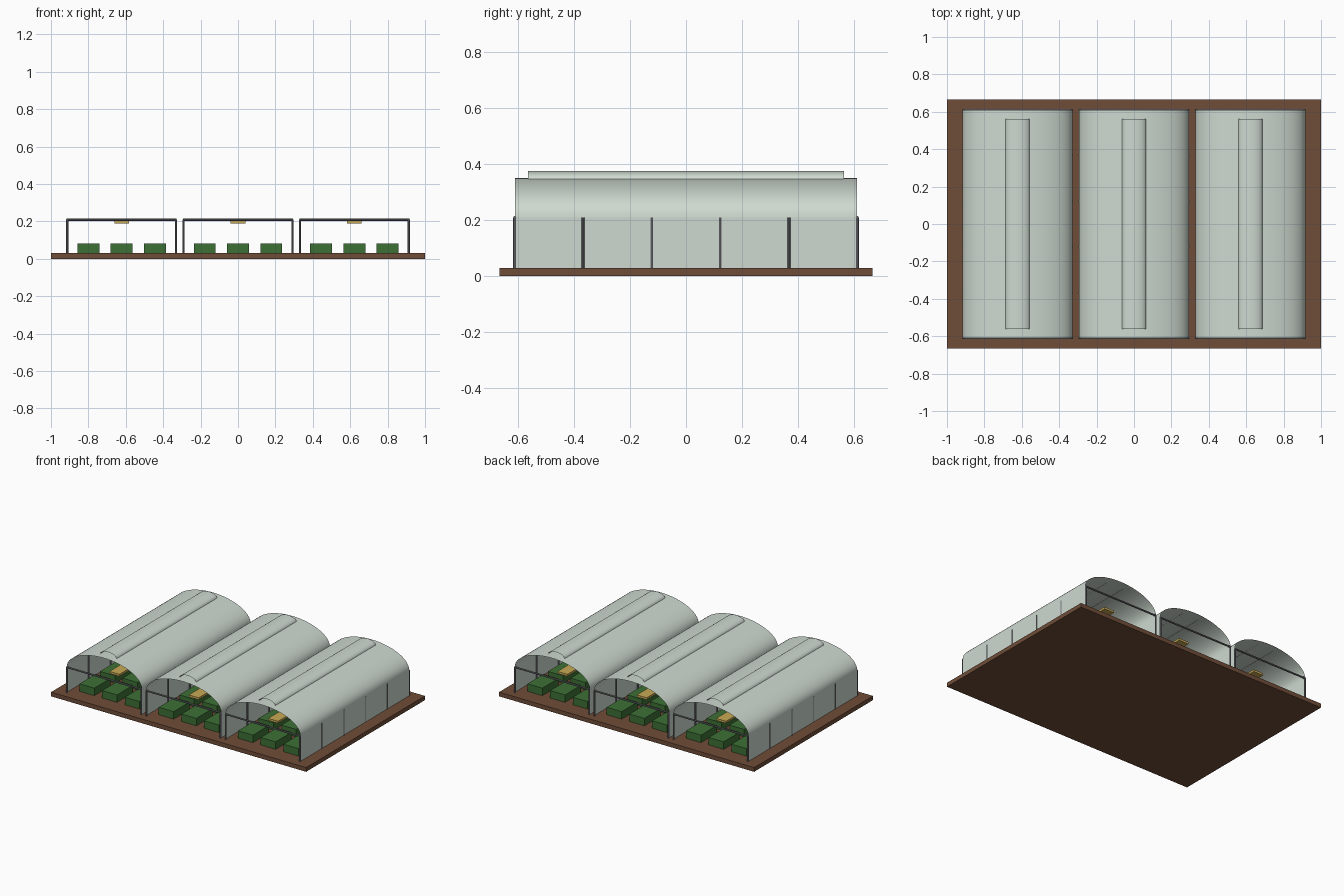
import bpy, bmesh, math
from mathutils import Matrix

cube = bpy.data.objects.get("Cube")
if cube:
    bpy.data.objects.remove(cube, do_unlink=True)


def material(name, rgb):
    m = bpy.data.materials.new(name)
    m.use_nodes = True
    m.diffuse_color = (*rgb, 1)
    bsdf = next(n for n in m.node_tree.nodes if n.type == 'BSDF_PRINCIPLED')
    bsdf.inputs["Base Color"].default_value = (*rgb, 1)
    return m


SOIL = material("brown soil", (0.16, 0.075, 0.04))
SHEET = material("pale film", (0.62, 0.70, 0.63))
METAL = material("grey metal", (0.17, 0.17, 0.19))
LEAF = material("crop green", (0.045, 0.16, 0.035))
LAMP = material("lamp yellow", (0.58, 0.40, 0.09))

PITCH, HALF, LENGTH = 0.622, 0.294, 1.22
GROUND, EAVE, RIDGE = 0.03, 0.21, 0.35


def finish(name, bm, mat, smooth=False):
    mesh = bpy.data.meshes.new(name)
    bm.to_mesh(mesh)
    bm.free()
    mesh.materials.append(mat)
    obj = bpy.data.objects.new(name, mesh)
    bpy.context.collection.objects.link(obj)
    if smooth:
        bpy.ops.object.select_all(action='DESELECT')
        obj.select_set(True)
        bpy.context.view_layer.objects.active = obj
        bpy.ops.object.shade_smooth_by_angle(angle=math.radians(35))
    return obj


def add_box(bm, center, size):
    mat = Matrix.Translation(center) @ Matrix.Diagonal((*size, 1))
    bmesh.ops.create_cube(bm, size=1, matrix=mat)


def add_rod(bm, center, length, axis='Z', radius=0.006):
    turn = Matrix.Rotation(math.pi / 2, 4, 'Y') if axis == 'X' else Matrix()
    bmesh.ops.create_cone(bm, cap_ends=True, segments=8, radius1=radius, radius2=radius,
                          depth=length, matrix=Matrix.Translation(center) @ turn)


def add_sheet(bm, profile, length):
    """Thin open sheet: an xz profile (left to right) swept along y."""
    rows = [[bm.verts.new((x, y, z)) for y in (-length / 2, length / 2)] for x, z in profile]
    for a, b in zip(rows, rows[1:]):
        bm.faces.new((a[0], b[0], b[1], a[1]))


def arch(cx, half, base, rise, steps):
    angles = [math.pi * (1 - i / steps) for i in range(steps + 1)]
    return [(cx + half * math.cos(a), base + rise * math.sin(a)) for a in angles]


# Ground slab
bm = bmesh.new()
add_box(bm, (0, 0, GROUND / 2), (2, 1.33, GROUND))
finish("ground_slab", bm, SOIL)

post_rows = [-0.61, -0.367, -0.122, 0.122, 0.367, 0.61]

for label, cx in zip(("right", "middle", "left"), (-PITCH, 0, PITCH)):
    # Arched roof film
    bm = bmesh.new()
    add_sheet(bm, arch(cx, HALF, EAVE, RIDGE - EAVE, 32), LENGTH)
    finish(label + "_roof", bm, SHEET, True)

    # Raised ridge vent
    bm = bmesh.new()
    add_sheet(bm, arch(cx, 0.065, 0.345, 0.03, 12), 1.125)
    finish(label + "_ridge_vent", bm, SHEET, True)

    # Upright side walls
    bm = bmesh.new()
    add_sheet(bm, [(cx - HALF, GROUND), (cx - HALF, EAVE)], LENGTH)
    add_sheet(bm, [(cx + HALF, EAVE), (cx + HALF, GROUND)], LENGTH)
    finish(label + "_side_walls", bm, SHEET)

    # Wall posts and the tie beams across both open ends
    bm = bmesh.new()
    for y in post_rows:
        for side in (-1, 1):
            add_rod(bm, (cx + side * (HALF - 0.003), y, (GROUND + EAVE) / 2), EAVE - GROUND)
    for y in (post_rows[0], post_rows[-1]):
        add_rod(bm, (cx, y, EAVE - 0.001), 2 * HALF, 'X')
    finish(label + "_frame", bm, METAL, True)

    # Crop beds in three lanes
    bm = bmesh.new()
    for lane in (-1, 0, 1):
        for row in range(-2, 3):
            add_box(bm, (cx + lane * 0.178, row * 0.23, 0.0565), (0.117, 0.18, 0.053))
    finish(label + "_crop_beds", bm, LEAF)

    # Hanging lamps along the middle
    bm = bmesh.new()
    for i in range(4):
        add_box(bm, (cx, -0.43 + i * 0.86 / 3, 0.195), (0.078, 0.13, 0.015))
    finish(label + "_lamps", bm, LAMP)
